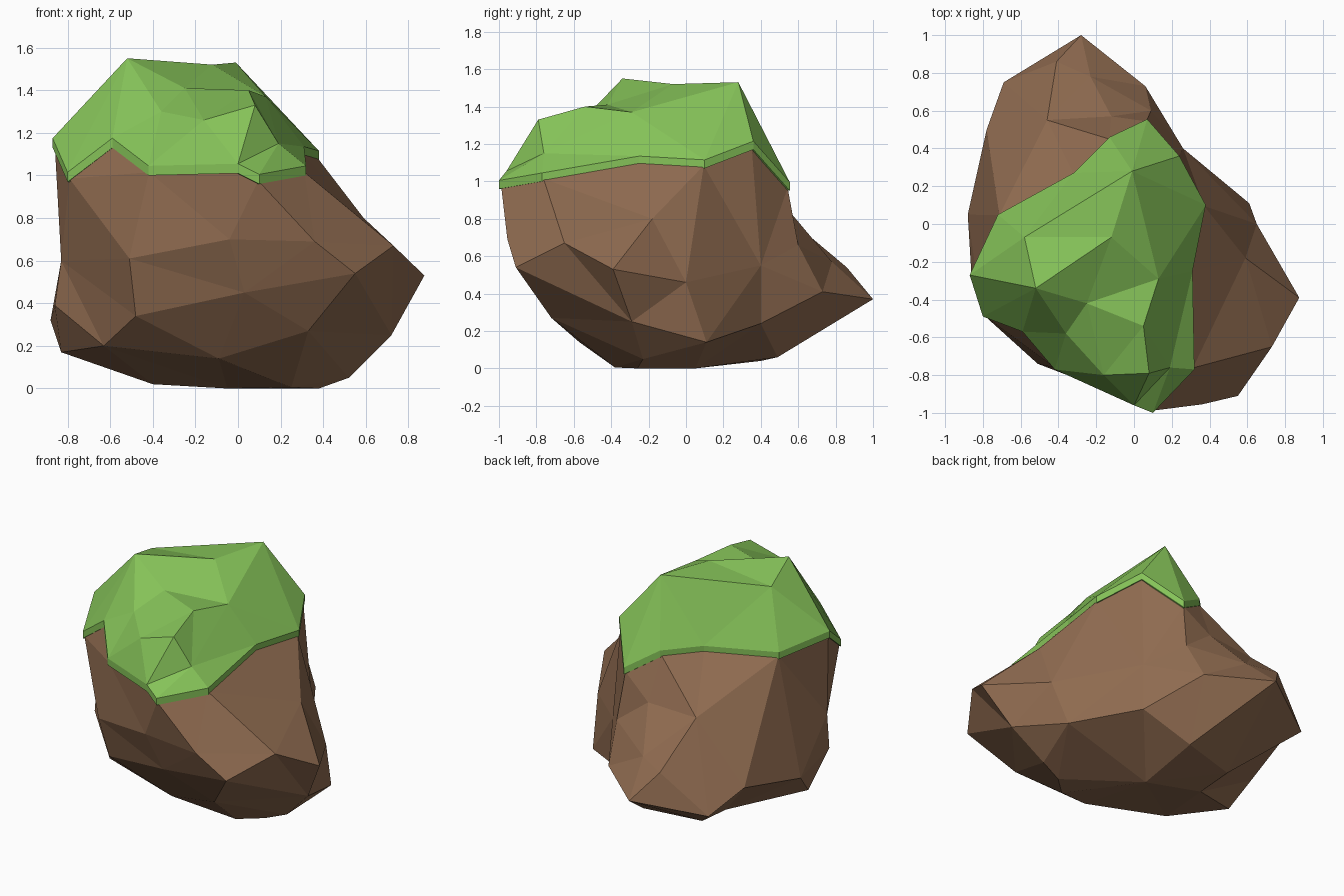
import bpy, bmesh
from mathutils import Vector

if "Cube" in bpy.data.objects:
    bpy.data.objects.remove(bpy.data.objects["Cube"])


def material(name, rgb):
    m = bpy.data.materials.new(name)
    m.diffuse_color = (*rgb, 1)
    m.use_nodes = True
    m.node_tree.nodes["Principled BSDF"].inputs["Base Color"].default_value = m.diffuse_color
    return m


def wrap(directions, points):
    """Skin a star-shaped point cloud: hull the directions, then move to the real points."""
    bm = bmesh.new()
    verts = [bm.verts.new(d.normalized()) for d in directions]
    bmesh.ops.convex_hull(bm, input=verts)
    for v, p in zip(verts, points):
        v.co = p
    return bm, verts


def finish(bm, name, mat):
    bmesh.ops.triangulate(bm, faces=bm.faces[:])
    bmesh.ops.recalc_face_normals(bm, faces=bm.faces[:])
    me = bpy.data.meshes.new(name)
    bm.to_mesh(me)
    bm.free()
    me.materials.append(mat)
    ob = bpy.data.objects.new(name, me)
    bpy.context.collection.objects.link(ob)
    return ob


# lower edge of the grass, going round
RIM = [Vector(p) for p in (
    (-.87, -.27, 1.13), (-.80, -.49, .97), (-.59, -.57, 1.13), (-.42, -.77, 1.0),
    (0, -.96, 1.01), (.10, -1.0, .96), (.32, -.77, 1.0), (.31, -.25, 1.09),
    (.38, .10, 1.07), (.24, .36, 1.17), (.07, .555, .95), (-.13, .46, 1.08),
    (-.32, .27, 1.09), (-.72, .05, 1.07))]

# grass crown corners; the last is a dent close to the rim
CROWN = [Vector(p) for p in (
    (-.52, -.34, 1.55), (-.01, .28, 1.53), (-.12, -.07, 1.52), (-.58, -.07, 1.47),
    (.05, -.54, 1.40), (.13, -.29, 1.37), (-.25, -.42, 1.41), (.08, -.79, 1.33),
    (-.16, -.80, 1.26), (-.36, -.58, 1.30), (.19, -.76, 1.15))]
LIFT = [.45] * 10 + [.2]

# rock corners, underside first
ROCK = [Vector(p) for p in (
    (.25, -.38, .005), (.38, -.26, 0), (-.05, .05, 0), (-.40, .15, .02), (-.40, .40, .04),
    (-.03, .49, .06), (.52, -.23, .05), (-.09, -.57, .14), (-.63, -.45, .20),
    (-.83, -.10, .17), (.33, -.72, .27), (.72, -.29, .25), (.61, .11, .14), (.26, .40, .24),
    (.55, -.91, .54), (.875, -.39, .53), (.73, -.65, .67), (.06, .73, .41),
    (-.28, 1.0, .37), (-.69, .75, .28), (-.78, .50, .40), (-.88, .05, .32),
    (-.86, -.28, .39), (-.83, -.30, .60), (-.51, -.74, .61), (-.48, -.67, .34),
    (-.04, -.92, .70), (.03, -.83, .45), (.36, -.955, .69), (.65, 0, .46),
    (.59, -.18, .80), (.09, .60, .66), (-.12, .57, .82), (-.41, .86, .54),
    (-.46, .55, .80), (.26, .40, .55), (-.23, .78, .57))]

brown = material("earth brown", (.275, .147, .08))
green = material("grass green", (.235, .54, .098))

# rock body, tucked slightly under the grass rim
core = Vector((-.05, -.05, .55))
mid = Vector((-.22, -.22, 0))
tucked = [Vector((mid.x + (p.x - mid.x) * .985, mid.y + (p.y - mid.y) * .985, p.z + .015))
          for p in RIM]
pts = ROCK + tucked
bm, _ = wrap([p - core for p in pts], pts)
finish(bm, "rock", brown)

# grass cap: rim on the equator, crown above it, open bottom
up = Vector((0, 0, .045))
dirs = [Vector((p.x - mid.x, p.y - mid.y, 0)) for p in RIM]
dirs += [Vector((p.x - mid.x, p.y - mid.y, h)) for p, h in zip(CROWN, LIFT)]
bm, verts = wrap(dirs, [p + up for p in RIM] + CROWN)
ring = set(verts[:len(RIM)])
under = [f for f in bm.faces if all(v in ring for v in f.verts)]
bmesh.ops.delete(bm, geom=under, context='FACES')
# drop a thin lip round the edge
edges = [e for e in bm.edges if e.is_boundary]
new = bmesh.ops.extrude_edge_only(bm, edges=edges)["geom"]
for v in new:
    if isinstance(v, bmesh.types.BMVert):
        v.co -= up
# close the underside of the lip
lip = [e for e in bm.edges if e.is_boundary]
inner = bmesh.ops.extrude_edge_only(bm, edges=lip)["geom"]
for v in inner:
    if isinstance(v, bmesh.types.BMVert):
        v.co = Vector((mid.x + (v.co.x - mid.x) * .93, mid.y + (v.co.y - mid.y) * .93, v.co.z))
finish(bm, "grass_cap", green)
